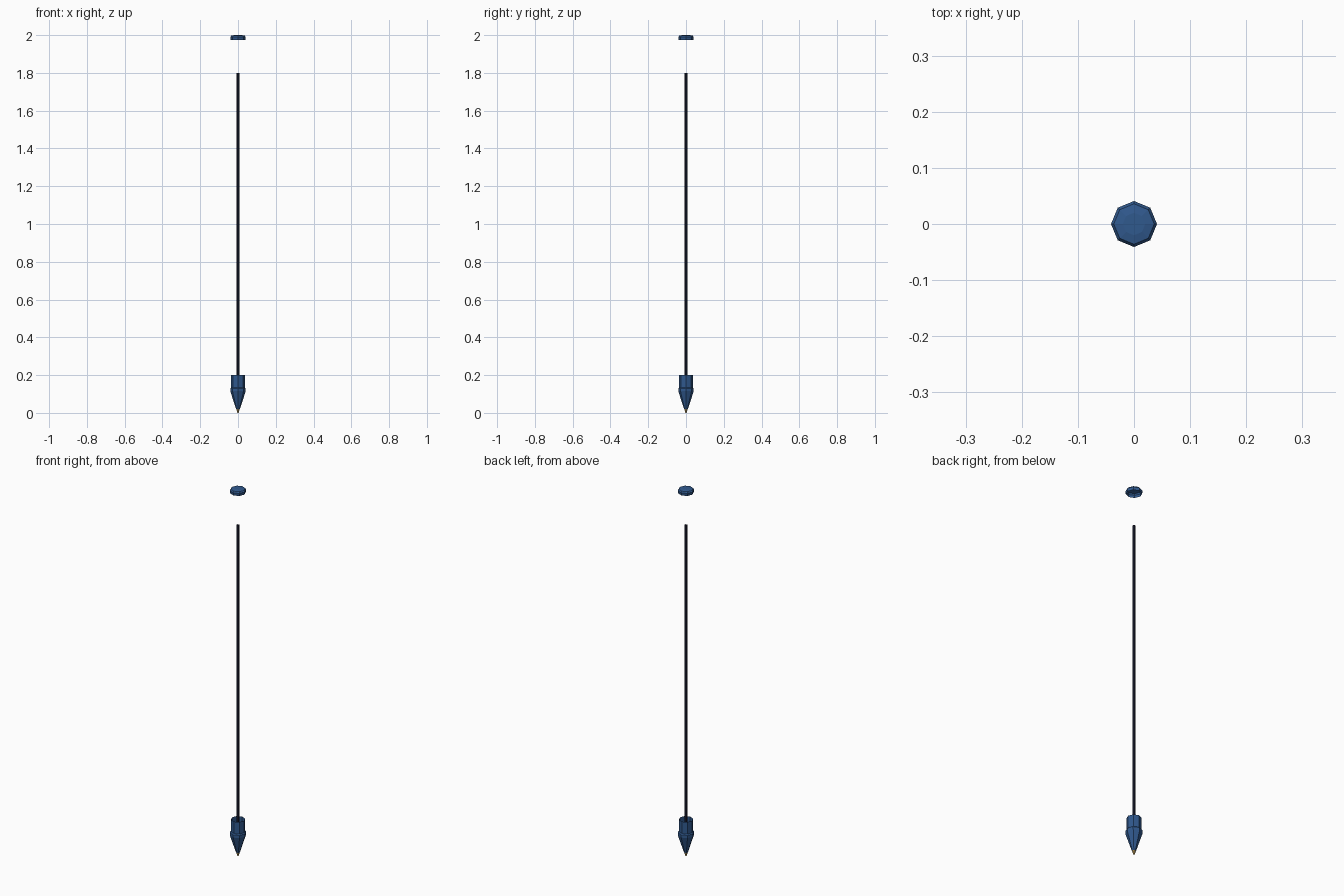
import bpy, bmesh, math

if "Cube" in bpy.data.objects:
    bpy.data.objects.remove(bpy.data.objects["Cube"])


def material(name, color):
    m = bpy.data.materials.new(name)
    m.diffuse_color = (*color, 1)
    m.use_nodes = True
    m.node_tree.nodes["Principled BSDF"].inputs["Base Color"].default_value = m.diffuse_color
    return m


BLUE = material("blue_plastic", (0.03, 0.10, 0.27))
DARK = material("dark_ink", (0.01, 0.012, 0.03))
BRASS = material("brass", (0.6, 0.4, 0.12))


def lathe(name, profile, mat, sides=8):
    """Flat-sided turned part; a radius of 0 closes the end to a point."""
    bm = bmesh.new()
    rings = []
    for r, z in profile:
        n = sides if r else 1
        rings.append([bm.verts.new((r * math.cos(math.tau * i / sides),
                                    r * math.sin(math.tau * i / sides), z))
                      for i in range(n)])
    for a, b in zip(rings, rings[1:]):
        for i in range(sides):
            j = (i + 1) % sides
            quad = [a[i % len(a)], a[j % len(a)], b[j % len(b)], b[i % len(b)]]
            bm.faces.new(list(dict.fromkeys(quad)))
    bm.normal_update()
    me = bpy.data.meshes.new(name)
    bm.to_mesh(me)
    bm.free()
    me.materials.append(mat)
    ob = bpy.data.objects.new(name, me)
    bpy.context.collection.objects.link(ob)
    return ob


# Hollow tapered nose, open at the top
lathe("nose_cone", [(0.010, 0.02), (0.041, 0.115), (0.041, 0.13),
                    (0.036, 0.135), (0.036, 0.2)], BLUE)

# Metal writing tip
lathe("metal_tip", [(0, 0), (0.004, 0.002), (0.009, 0.022), (0, 0.022)], BRASS)

# Ink tube running up from the nose
lathe("ink_tube", [(0, 0.02), (0.008, 0.02), (0.008, 1.8), (0, 1.8)], DARK)

# Shallow domed end plug, open underneath
lathe("end_plug", [(0.039, 1.975), (0.041, 1.99), (0.036, 1.997),
                   (0.02, 2.0), (0, 2.0)], BLUE)
